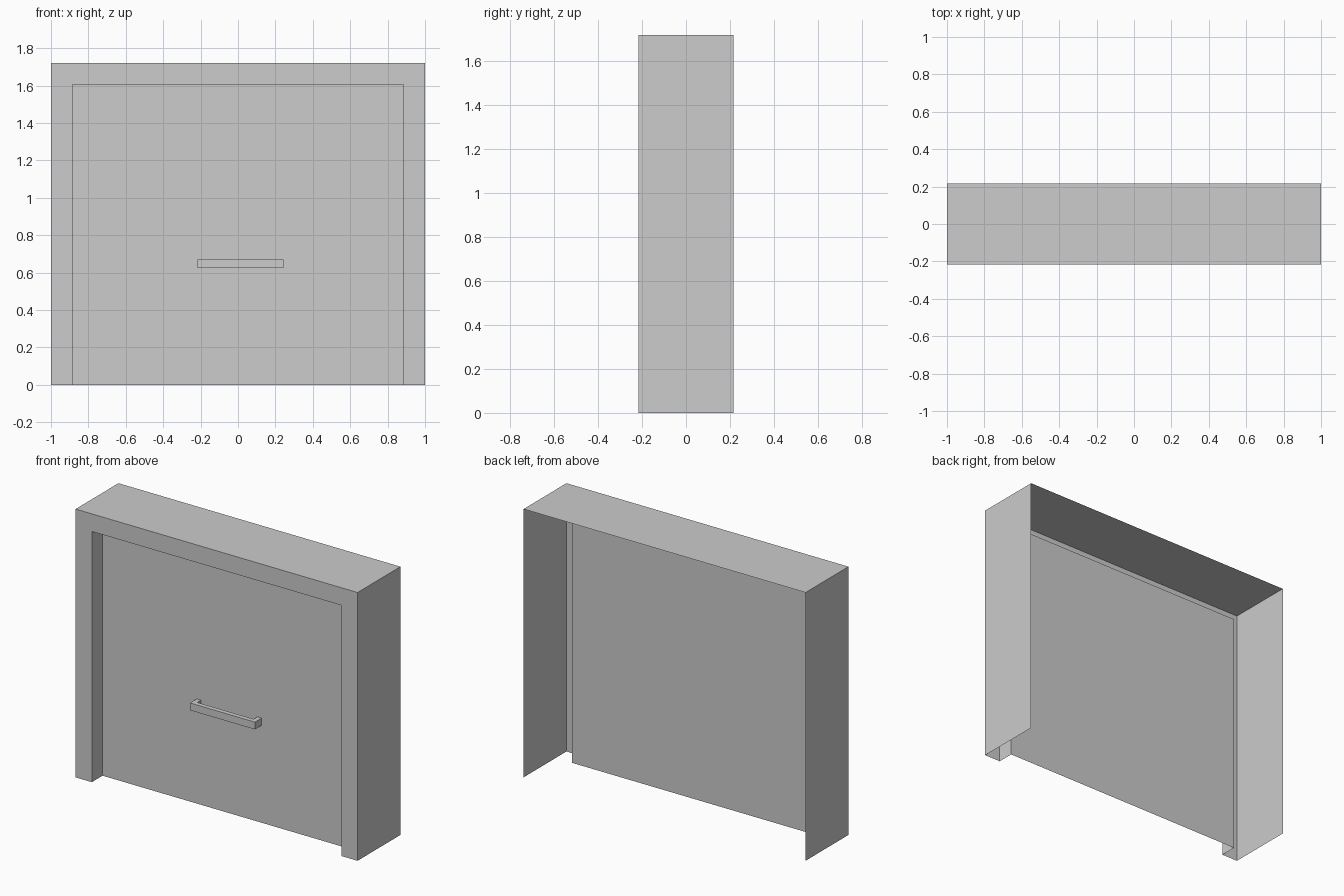
import bpy
import bmesh

if "Cube" in bpy.data.objects:
    bpy.data.objects.remove(bpy.data.objects["Cube"])

W, H, D = 1.0, 1.72, 0.217        # half width, height, half depth
IW, IH = 0.885, 1.607             # opening half width and height
DOOR_Y = -0.108                   # plane of the recessed door

grey = bpy.data.materials.new("light_grey")
grey.diffuse_color = (0.604, 0.604, 0.604, 1)
grey.use_nodes = True
grey.node_tree.nodes["Principled BSDF"].inputs["Base Color"].default_value = grey.diffuse_color


def make_object(name, bm):
    mesh = bpy.data.meshes.new(name)
    bm.to_mesh(mesh)
    bm.free()
    mesh.materials.append(grey)
    obj = bpy.data.objects.new(name, mesh)
    bpy.context.collection.objects.link(obj)
    return obj


def arch(bm, w, h, y):
    """Row of verts up the left side, across the top and down the right."""
    return [bm.verts.new((x, y, z)) for x, z in ((-w, 0), (-w, h), (w, h), (w, 0))]


# Surround: thin shell, open at back and bottom, swept outer skin > front > reveal
bm = bmesh.new()
rows = [arch(bm, W, H, D), arch(bm, W, H, -D), arch(bm, IW, IH, -D), arch(bm, IW, IH, DOOR_Y)]
for a, b in zip(rows, rows[1:]):
    for i in range(3):
        bm.faces.new((a[i], b[i], b[i + 1], a[i + 1]))
make_object("surround", bm)

# Door: single flat sheet at the back of the reveal
bm = bmesh.new()
bm.faces.new(list(reversed(arch(bm, IW, IH, DOOR_Y))))
make_object("door_panel", bm)

# Handle: bracket-shaped outline extruded upward
x0, x1, y0, t = -0.217, 0.243, -0.176, 0.03
z0, z1 = 0.624, 0.671
outline = [(x0, DOOR_Y), (x0, y0), (x1, y0), (x1, DOOR_Y),
           (x1 - t, DOOR_Y), (x1 - t, y0 + t), (x0 + t, y0 + t), (x0 + t, DOOR_Y)]
bm = bmesh.new()
base = bm.faces.new([bm.verts.new((x, y, z0)) for x, y in outline])
ext = bmesh.ops.extrude_face_region(bm, geom=[base], use_keep_orig=True)
top = [v for v in ext["geom"] if isinstance(v, bmesh.types.BMVert)]
bmesh.ops.translate(bm, vec=(0, 0, z1 - z0), verts=top)
bmesh.ops.recalc_face_normals(bm, faces=bm.faces)
make_object("door_handle", bm)
